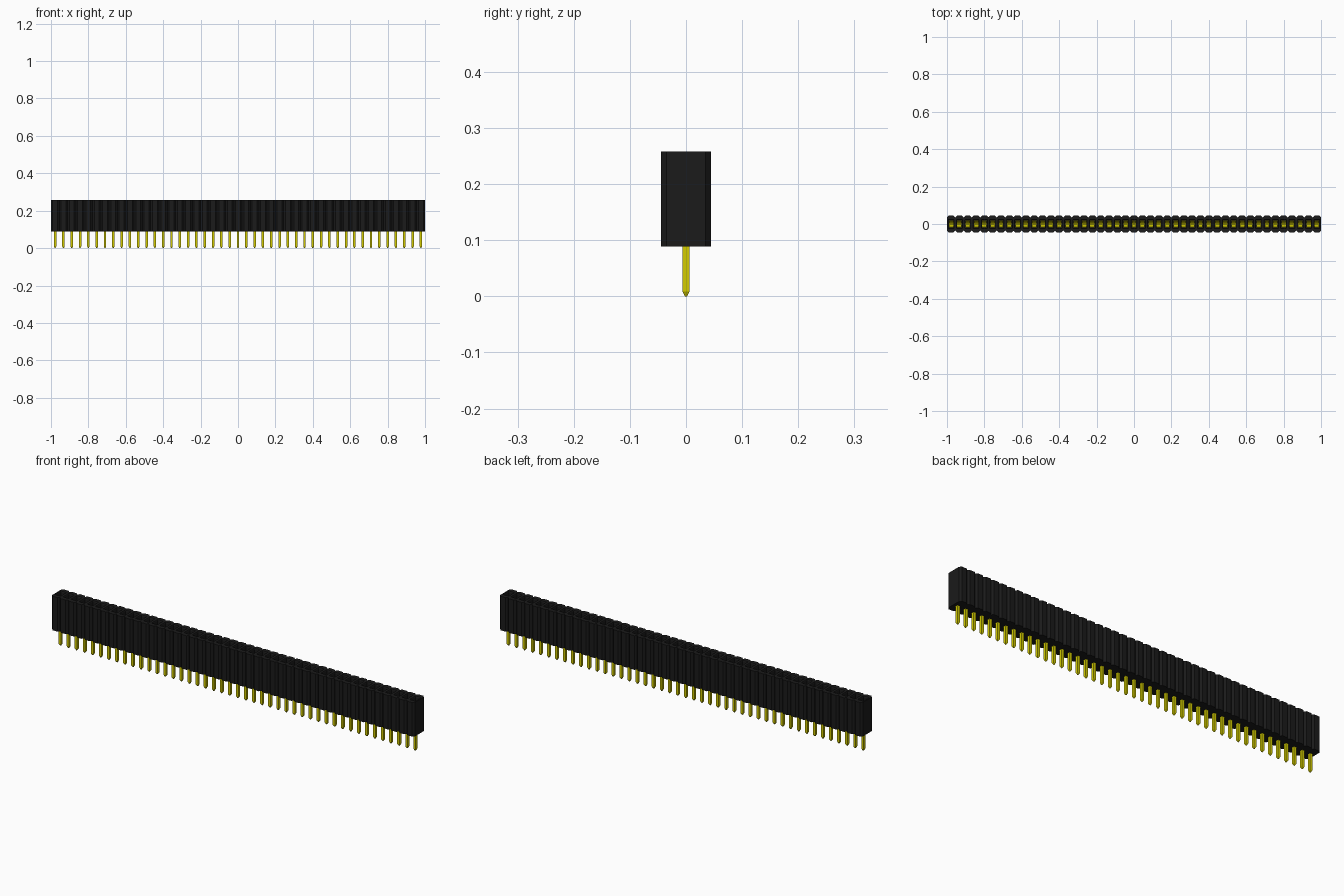
import bpy
import bmesh

cube = bpy.data.objects.get("Cube")
if cube:
    bpy.data.objects.remove(cube, do_unlink=True)

COUNT = 45
PITCH = 2 / COUNT
HALF = PITCH / 2
DEPTH = 0.0445
CUT = 0.0095
BOTTOM, TOP = 0.089, 0.2585
PIN = 0.0066
CENTRES = [-1 + PITCH * (i + 0.5) for i in range(COUNT)]


def material(name, colour):
    mat = bpy.data.materials.new(name)
    mat.use_nodes = True
    mat.diffuse_color = colour
    mat.node_tree.nodes["Principled BSDF"].inputs["Base Color"].default_value = colour
    return mat


def finish(bm, name, mat):
    bmesh.ops.recalc_face_normals(bm, faces=bm.faces)
    mesh = bpy.data.meshes.new(name)
    bm.to_mesh(mesh)
    bm.free()
    mesh.materials.append(mat)
    obj = bpy.data.objects.new(name, mesh)
    bpy.context.collection.objects.link(obj)


def ring(bm, x, half_x, half_y, z):
    corners = ((-1, -1), (1, -1), (1, 1), (-1, 1))
    return [bm.verts.new((x + sx * half_x, sy * half_y, z)) for sx, sy in corners]


def bridge(bm, low, high):
    for i in range(len(low)):
        j = (i + 1) % len(low)
        bm.faces.new((low[i], low[j], high[j], high[i]))


def loft(bm, rings):
    """Closed solid through a list of vertex rings."""
    for low, high in zip(rings, rings[1:]):
        bridge(bm, low, high)
    bm.faces.new(rings[0])
    bm.faces.new(rings[-1])


black = material("black plastic", (0.0105, 0.0105, 0.0105, 1))
gold = material("gold metal", (0.65, 0.6, 0.0, 1))

# Housing: one scalloped outline, extruded upward
front = [(-1, CUT - DEPTH)]
for x in CENTRES:
    front += [(x - HALF + CUT, -DEPTH), (x + HALF - CUT, -DEPTH), (x + HALF, CUT - DEPTH)]
outline = front + [(-x, -y) for x, y in front]
bm = bmesh.new()
low = [bm.verts.new((x, y, BOTTOM)) for x, y in outline]
high = [bm.verts.new((x, y, TOP)) for x, y in outline]
bridge(bm, low, high)
bm.faces.new(low)

# Top face with flared socket openings
edges = [bm.edges.get((high[i], high[i - 1])) for i in range(len(high))]
for x in CENTRES:
    mouth = ring(bm, x, 0.016, 0.023, TOP)
    throat = ring(bm, x, 0.014, 0.021, TOP - 0.005)
    floor = ring(bm, x, 0.014, 0.021, BOTTOM + 0.02)
    bridge(bm, throat, mouth)
    bridge(bm, floor, throat)
    bm.faces.new(floor)
    edges += [bm.edges.get((mouth[i], mouth[i - 1])) for i in range(4)]
bmesh.ops.triangle_fill(bm, edges=edges, use_beauty=True, normal=(0, 0, 1))
finish(bm, "housing", black)

# Solder pins with tapered tips
bm = bmesh.new()
for x in CENTRES:
    loft(bm, [ring(bm, x, 0.002, 0.002, 0),
              ring(bm, x, PIN, PIN, 0.009),
              ring(bm, x, PIN, PIN, BOTTOM + 0.005)])
finish(bm, "solder_pins", gold)

# Contact springs: a base plate and two bent leaves in each socket
bm = bmesh.new()
leaf = [(0.019, 0.112), (0.018, 0.15), (0.006, 0.205), (0.019, 0.232)]
THICK = 0.003
for x in CENTRES:
    loft(bm, [ring(bm, x, 0.012, 0.019, z) for z in (0.111, 0.114)])
    for side in (-1, 1):
        loft(bm, [[bm.verts.new((x + dx, side * (y - dy), z)) for dx, dy in
                   ((-0.012, 0), (0.012, 0), (0.012, THICK), (-0.012, THICK))]
                  for y, z in leaf])
finish(bm, "contact_springs", gold)
